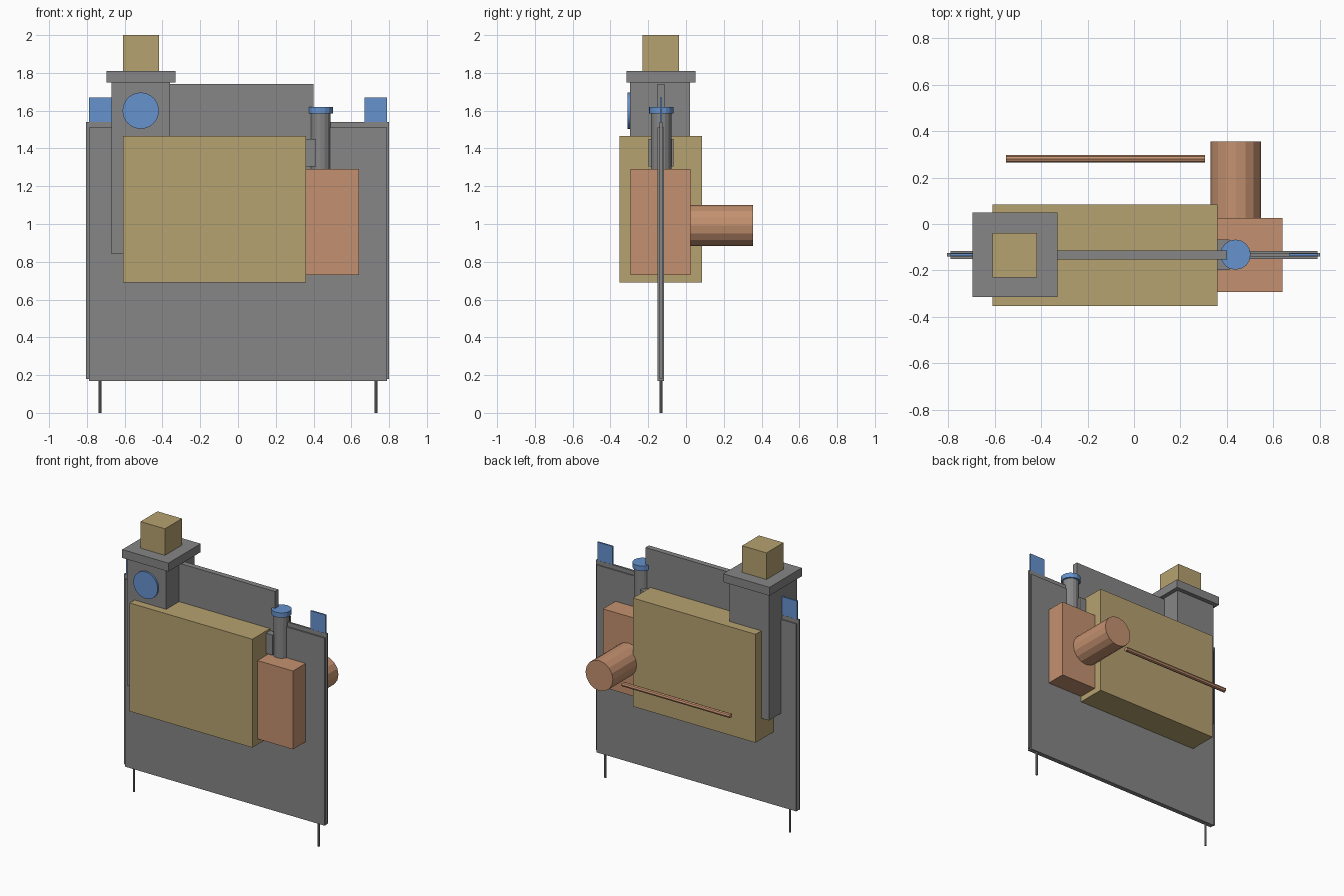
import bpy, math
from mathutils import Vector

if "Cube" in bpy.data.objects:
    bpy.data.objects.remove(bpy.data.objects["Cube"])


def material(name, r, g, b):
    m = bpy.data.materials.new(name)
    lin = [((c / 255 + 0.055) / 1.055) ** 2.4 for c in (r, g, b)]
    m.diffuse_color = (*lin, 1)
    m.use_nodes = True
    m.node_tree.nodes["Principled BSDF"].inputs["Base Color"].default_value = m.diffuse_color
    return m


GREY = material("steel grey", 134, 134, 134)
TAN = material("tan", 182, 162, 112)
COPPER = material("copper", 196, 145, 112)
BLUE = material("blue", 102, 146, 206)


def finish(name, mat):
    ob = bpy.context.object
    ob.name = name
    ob.data.materials.append(mat)
    return ob


def box(name, mat, x, y, z):
    """Box from (min, max) ranges."""
    bpy.ops.mesh.primitive_cube_add(size=1)
    ob = finish(name, mat)
    ob.location = [(a + b) / 2 for a, b in (x, y, z)]
    ob.scale = [b - a for a, b in (x, y, z)]
    return ob


def rod(name, mat, start, end, radius, sides=16):
    """Cylinder between two points."""
    a, b = Vector(start), Vector(end)
    bpy.ops.mesh.primitive_cylinder_add(
        vertices=sides, radius=radius, depth=(b - a).length, location=(a + b) / 2)
    ob = finish(name, mat)
    ob.rotation_euler = (b - a).to_track_quat('Z', 'Y').to_euler()
    return ob


MID = -0.132  # depth of the panel's middle plane

# Back panel: thick plate with a thinner core showing round its rim
box("panel", GREY, (-0.79, 0.79), (-0.15, -0.117), (0.17, 1.51))
box("panel_core", GREY, (-0.805, 0.80), (-0.139, -0.125), (0.18, 1.54))
box("upper_panel", GREY, (-0.40, 0.40), (-0.152, -0.113), (1.30, 1.74))

# Corner tabs and legs
for side, s in (("left", -1), ("right", 1)):
    box("tab_" + side, BLUE, sorted((s * 0.67, s * 0.79)), (-0.138, -0.126), (1.50, 1.67))
    rod("leg_" + side, GREY, (s * 0.73, MID, 0), (s * 0.73, MID, 0.20), 0.008, 8)

# Tower with cap, block and round dial
box("tower", GREY, (-0.67, -0.36), (-0.297, 0.02), (0.84, 1.76))
box("tower_cap", GREY, (-0.695, -0.33), (-0.315, 0.05), (1.75, 1.81))
box("tower_block", TAN, (-0.61, -0.417), (-0.23, -0.038), (1.80, 2.0))
rod("dial", BLUE, (-0.515, -0.309, 1.60), (-0.515, -0.29, 1.60), 0.096, 32)

# Main housing
box("housing", TAN, (-0.61, 0.36), (-0.352, 0.085), (0.69, 1.465))

# Side box with motor and the long rod behind
box("side_box", COPPER, (0.24, 0.64), (-0.293, 0.025), (0.73, 1.29))
rod("motor", COPPER, (0.438, 0.0, 0.992), (0.438, 0.355, 0.992), 0.108, 16)
rod("back_rod", COPPER, (-0.55, 0.28, 0.94), (0.305, 0.28, 0.94), 0.016, 8)

# Pipe with cap and bracket
rod("pipe", GREY, (0.437, MID, 1.27), (0.437, MID, 1.59), 0.054, 16)
rod("pipe_cap", BLUE, (0.437, MID, 1.585), (0.437, MID, 1.62), 0.065, 16)
box("pipe_bracket", GREY, (0.33, 0.412), (-0.198, -0.066), (1.305, 1.45))
